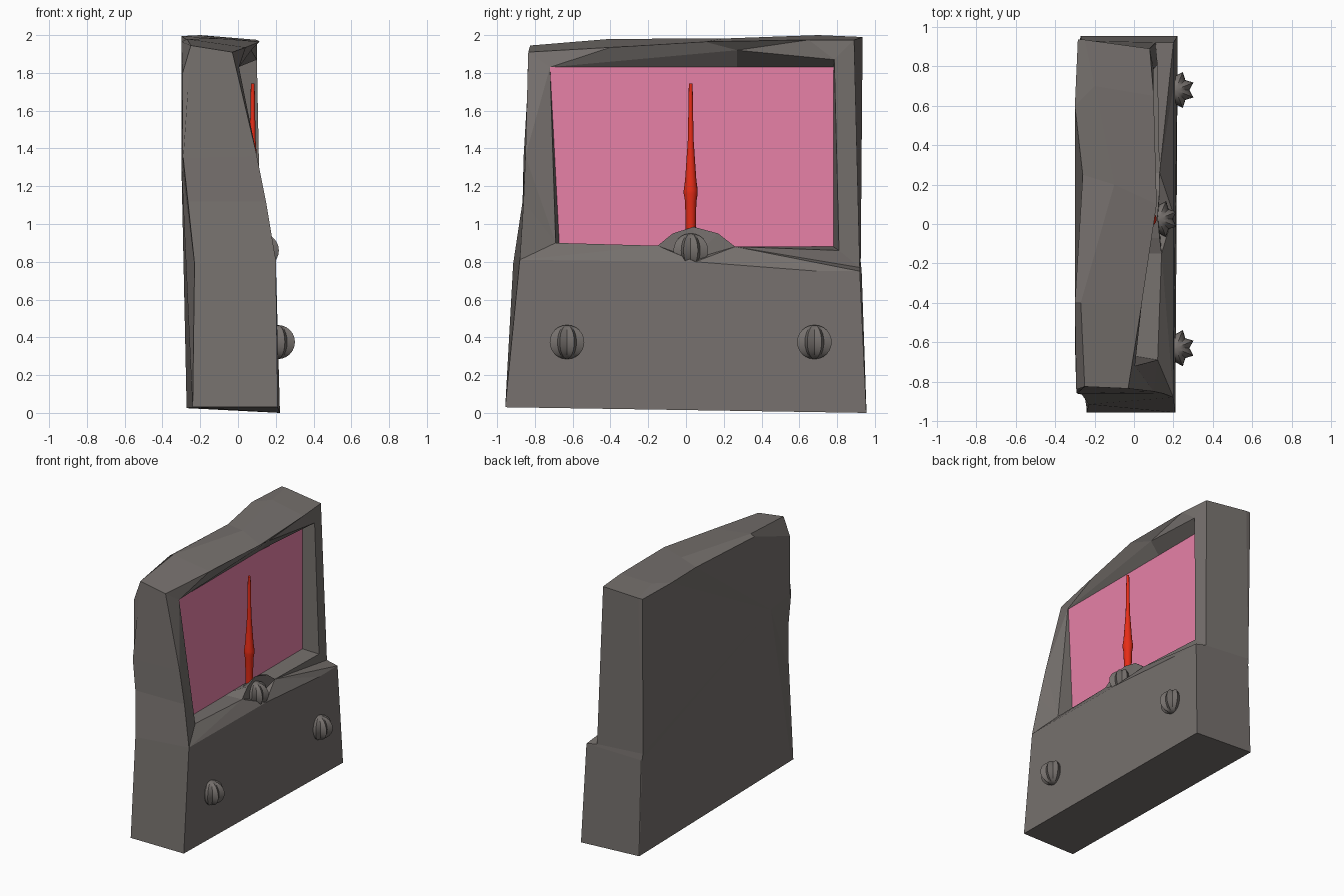
import bpy
import bmesh
from math import cos, sin, pi
from mathutils import Vector

default_cube = bpy.data.objects.get("Cube")
if default_cube:
    bpy.data.objects.remove(default_cube, do_unlink=True)


def make_material(name, red, green, blue):
    material = bpy.data.materials.new(name)
    material.use_nodes = True
    colour = (red, green, blue, 1)
    material.diffuse_color = colour
    shader = material.node_tree.nodes["Principled BSDF"]
    shader.inputs["Base Color"].default_value = colour
    return material


grey = make_material("warm_grey", .18, .163, .153)
pink = make_material("dial_pink", .8, .22, .39)
red = make_material("needle_red", .8, .025, .008)


def finish(name, mesh_builder, *materials):
    """Turn a bmesh into a named object."""
    bmesh.ops.recalc_face_normals(mesh_builder, faces=mesh_builder.faces)
    mesh = bpy.data.meshes.new(name)
    mesh_builder.to_mesh(mesh)
    mesh_builder.free()
    for material in materials:
        mesh.materials.append(material)
    part = bpy.data.objects.new(name, mesh)
    bpy.context.scene.collection.objects.link(part)
    return part


def add_ring(builder, points):
    return [builder.verts.new(point) for point in points]


def bridge(builder, first, second):
    """Join two closed rings of equal length with quads."""
    for i in range(len(first)):
        j = (i + 1) % len(first)
        builder.faces.new((first[i], first[j], second[j], second[i]))


# Crooked housing: front rim, side rim and back rim share the same order
body = bmesh.new()
front_rim = add_ring(body, [
    (.21, -.957, .03), (.2, -.88, .81), (.148, -.86, 1.12),
    (.1, -.85, 1.36), (-.03, -.835, 1.91), (.04, -.4, 1.935),
    (.115, .1, 1.965), (.1, .65, 1.975), (.08, .89, 1.975),
    (.11, .92, .77), (.2, .92, .75), (.222, .955, 0)])
side_rim = add_ring(body, [
    (-.24, -.957, .03), (-.23, -.915, .79), (-.265, -.865, 1.12),
    (-.29, -.86, 1.35), (-.25, -.825, 1.945), (-.27, -.4, 1.98),
    (-.1, .2, 1.982), (-.2, .7, 2), (-.25, .935, 1.99),
    (-.27, .925, .8), (-.27, .93, .75), (-.27, .955, .025)])
back_rim = add_ring(body, [
    (-.241, -.93, .03), (-.232, -.89, .79), (-.268, -.845, 1.12),
    (-.293, -.84, 1.35), (-.293, -.84, 1.8), (-.3, -.4, 1.965),
    (-.26, .25, 1.968), (-.3, .6, 1.995), (-.285, .935, 1.99),
    (-.28, .92, .8), (-.275, .925, .75), (-.272, .95, .025)])
bridge(body, front_rim, side_rim)
bridge(body, side_rim, back_rim)

# Back panel bulging gently around one point
back_peak = body.verts.new((-.3, -.6, 1.33))
for start, end in zip(back_rim, back_rim[1:] + back_rim[:1]):
    body.faces.new((start, end, back_peak))

# Dial opening, with a small hill in its lower edge
opening = add_ring(body, [
    (.12, -.69, .9), (.14, -.15, .885), (.13, -.07, .95), (.12, .04, .985),
    (.13, .17, .95), (.13, .26, .88), (.12, .81, .86), (.1, .785, 1.87),
    (.07, .27, 1.92), (.005, -.72, 1.83)])
low_left, hill, low_right = opening[0], opening[1:6], opening[6]
top_right, top_middle, top_left = opening[7:]

# Flat dial face at the back of the recess
dial_rim = add_ring(body, [
    (0, v.co.y, .88 if v.co.z < 1 else 1.83) for v in opening])
dial_rim[0].co.y = -.67
dial_rim[6].co.y = .78
dial_rim[7].co.y = .78
bridge(body, opening, dial_rim)
body.faces.new(dial_rim).material_index = 1

# Lower panel, sloping shelf, hill and bezel around the opening
(base_l, waist_l, arm_l, mid_l, head_l, crown_l, crown, crown_r,
 head_r, step_r, waist_r, base_r) = front_rim
shelf_mid, shelf_right, hill_foot = add_ring(
    body, [(.2, .05, .8), (.2, .7, .75), (.125, .04, .815)])
front_faces = [
    (base_l, waist_l, shelf_mid, shelf_right, waist_r, base_r),
    (waist_l, low_left, hill[0]), (waist_l, hill[0], shelf_mid),
    (hill[0], hill_foot, shelf_mid), (hill_foot, hill[-1], shelf_mid),
    (hill[-1], shelf_right, shelf_mid),
    (hill[-1], waist_r, shelf_right), (hill[-1], step_r, waist_r),
    (hill[-1], low_right, step_r),
    (waist_l, arm_l, low_left), (arm_l, mid_l, low_left),
    (mid_l, top_left, low_left), (mid_l, head_l, top_left),
    (head_l, crown_l, top_left), (crown_l, crown, top_middle, top_left),
    (crown, crown_r, top_middle), (crown_r, top_right, top_middle),
    (crown_r, head_r, top_right),
    (head_r, step_r, low_right, top_right)]
front_faces += [(a, b, hill_foot) for a, b in zip(hill, hill[1:])]
for corners in front_faces:
    body.faces.new(corners)
finish("housing", body, grey, pink)


def lathe(name, profile, centre, sides, flute, material):
    """Spin (radius, height) pairs about z; even sides shrink by flute."""
    builder = bmesh.new()
    rings = []
    for radius, height in profile:
        points = []
        for i in range(sides):
            reach = radius * (1 if i % 2 else flute)
            angle = 2 * pi * i / sides
            points.append(Vector(centre) + Vector(
                (reach * cos(angle), reach * sin(angle), height)))
        rings.append(add_ring(builder, points))
    for lower, upper in zip(rings, rings[1:]):
        bridge(builder, lower, upper)
    builder.faces.new(rings[0])
    builder.faces.new(rings[-1])
    part = finish(name, builder, material)
    bpy.ops.object.select_all(action="DESELECT")
    bpy.context.view_layer.objects.active = part
    part.select_set(True)
    bpy.ops.object.shade_smooth_by_angle(angle=pi / 5)


# Needle
lathe("needle", [(.024, .87), (.03, 1.12), (.037, 1.16), (.037, 1.18),
                 (.03, 1.23), (.015, 1.45), (.01, 1.745)],
      (.078, .025, 0), 16, 1, red)

# Fluted knobs
dome = [(.097 * sin(pi * i / 12) + .002, -.09 * cos(pi * i / 12))
        for i in range(13)]
for name, centre in {"left_knob": (.21, -.63, .375),
                     "right_knob": (.21, .68, .375),
                     "centre_knob": (.125, .025, .86)}.items():
    lathe(name, dome, centre, 16, .72, grey)
